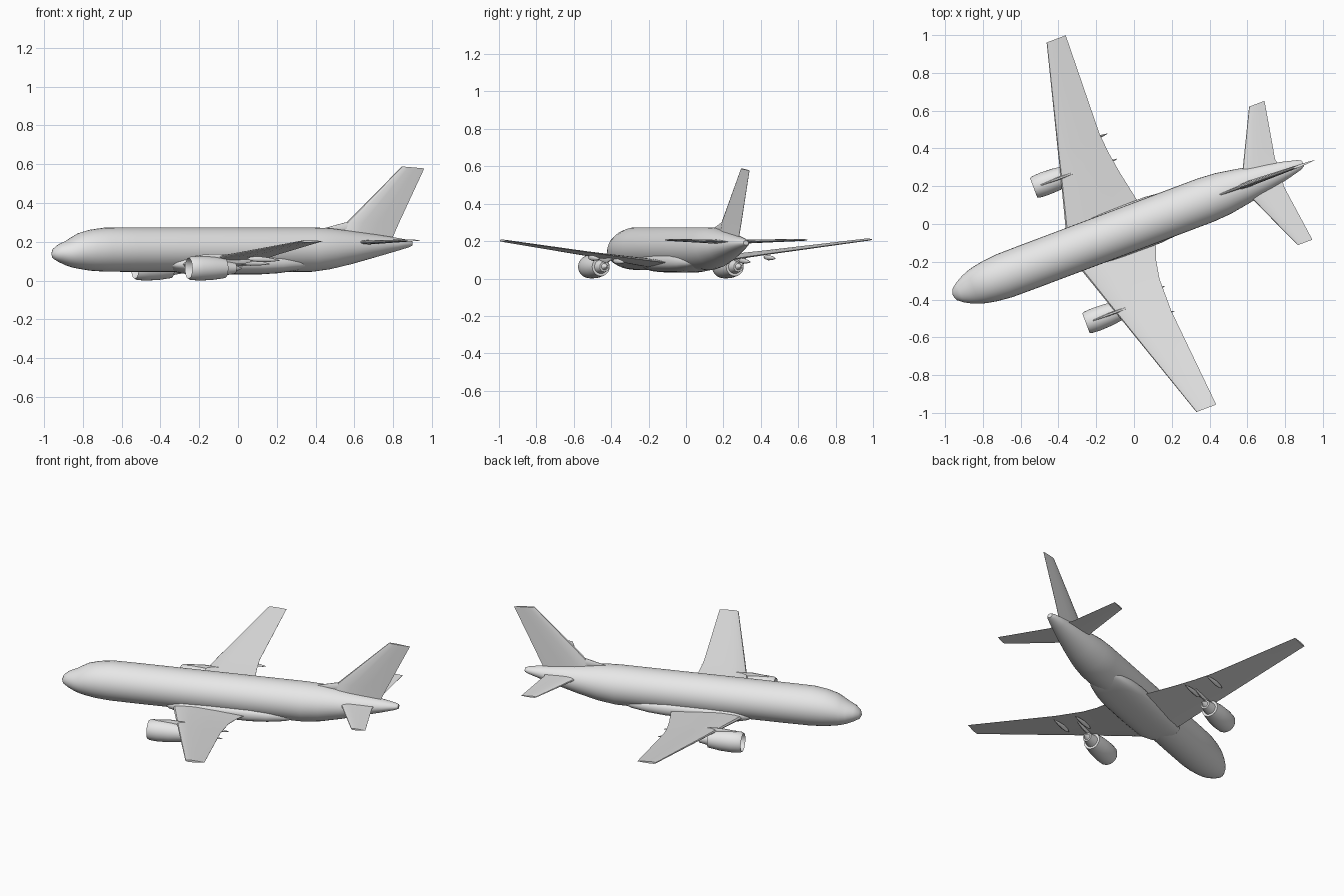
import bpy, bmesh, math
from mathutils import Matrix, Vector

if "Cube" in bpy.data.objects:
    bpy.data.objects.remove(bpy.data.objects["Cube"])

# Parts are built along a nose-to-tail axis, then turned to the parked heading
HEADING = Matrix.Rotation(math.radians(20.6), 4, 'Z')
AXIS = -0.015

paint = bpy.data.materials.new("light_grey")
paint.diffuse_color = (0.8, 0.8, 0.8, 1)
paint.use_nodes = True
paint.node_tree.nodes["Principled BSDF"].inputs["Base Color"].default_value = paint.diffuse_color


def loft(name, rings, angle=35):
    """Skin a list of equal-length point rings and cap both ends."""
    bm = bmesh.new()
    rows = [[bm.verts.new(HEADING @ Vector(p)) for p in ring] for ring in rings]
    n = len(rows[0])
    for a, b in zip(rows, rows[1:]):
        for i in range(n):
            j = (i + 1) % n
            bm.faces.new((a[i], a[j], b[j], b[i]))
    bm.faces.new(rows[0])
    bm.faces.new(rows[-1])
    bmesh.ops.recalc_face_normals(bm, faces=bm.faces)
    mesh = bpy.data.meshes.new(name)
    bm.to_mesh(mesh)
    bm.free()
    mesh.materials.append(paint)
    obj = bpy.data.objects.new(name, mesh)
    bpy.context.collection.objects.link(obj)
    bpy.ops.object.select_all(action='DESELECT')
    obj.select_set(True)
    bpy.context.view_layer.objects.active = obj
    bpy.ops.object.shade_smooth_by_angle(angle=math.radians(angle))
    return obj


def oval(x, y, z, ry, rz, n=32, power=1.0):
    """Cross-section ring facing along the axis; power < 1 makes it boxier."""
    ring = []
    for i in range(n):
        a = 2 * math.pi * i / n
        c, s = math.cos(a), math.sin(a)
        ring.append((x, y + ry * math.copysign(abs(c) ** power, c),
                     z + rz * math.copysign(abs(s) ** power, s)))
    return ring


# Aerofoil outline: chord fraction, thickness fraction
FOIL = [(0, 0), (.02, .22), (.1, .42), (.3, .5), (.6, .35), (1, .03),
        (1, -.03), (.6, -.35), (.3, -.5), (.1, -.42), (.02, -.22)]


def foil(y, lead, trail, z, thick):
    return [(lead + (trail - lead) * u, y, z + thick * v) for u, v in FOIL]


# Fuselage: station, bottom, top, half width
body = [(-1.03, .13, .142, .006), (-1.02, .112, .165, .032), (-.99, .095, .188, .056),
        (-.95, .078, .205, .078), (-.915, .067, .226, .092), (-.88, .06, .245, .102),
        (-.82, .051, .262, .113), (-.74, .046, .273, .121), (-.6, .045, .274, .122),
        (.4, .045, .274, .122), (.5, .058, .27, .115), (.62, .085, .255, .095),
        (.75, .12, .238, .07), (.86, .15, .222, .045), (.93, .17, .21, .027),
        (.95, .178, .203, .015)]
loft("fuselage", [oval(x, AXIS, (lo + hi) / 2, w, (hi - lo) / 2) for x, lo, hi, w in body])

# Belly fairing around the wing joint: station, half width, half height
belly = [(-.42, .07, .01), (-.38, .1, .035), (-.3, .125, .052), (-.15, .129, .056),
         (.1, .129, .056), (.2, .12, .05), (.3, .1, .038), (.4, .06, .01)]
loft("belly_fairing", [oval(x, AXIS, .087, w, h, power=.8) for x, w, h in belly])


def wing_z(y):
    return .085 + .12 * (abs(y - AXIS) - .12) / .93


# Wings: span position, leading edge, trailing edge, thickness
wings = {
    "left_wing": [(0, -.375, .10, .05), (.11, -.346, .06, .046), (.284, -.299, .025, .036),
                  (.4, -.268, .007, .03), (.51, -.24, -.003, .025), (1.062, -.095, .013, .013)],
    "right_wing": [(-.03, -.38, .11, .05), (-.132, -.347, .073, .046), (-.22, -.317, .042, .04),
                   (-.32, -.284, .024, .034), (-.5, -.224, .023, .025), (-1.048, -.041, .071, .013)],
}
for name, cuts in wings.items():
    loft(name, [foil(y, a, b, wing_z(y), t) for y, a, b, t in cuts])

# Tailplanes
tails = {
    "left_tailplane": [(AXIS, .57, .83, .024), (.06, .636, .82, .022), (.367, .789, .876, .01)],
    "right_tailplane": [(AXIS, .57, .83, .024), (-.09, .63, .812, .022), (-.41, .772, .855, .01)],
}
for name, cuts in tails.items():
    loft(name, [foil(y, a, b, .195 + .03 * abs(y - AXIS), t) for y, a, b, t in cuts])


# Tail fin: height, leading edge, trailing edge, thickness
def fin_ring(z, lead, trail, thick, y=AXIS):
    return [(lead + (trail - lead) * u, y + thick * v, z) for u, v in FOIL]


fin = [(.2, .55, .835, .034), (.3, .592, .882, .03)]
top = [(x, y - .005, z - .01 * (x - .895) / .123) for x, y, z in fin_ring(.588, .895, 1.018, .014)]
loft("tail_fin", [fin_ring(*c) for c in fin] + [top])

# Low ridge leading into the fin
ridge = [(.46, .255, .268, .004), (.6, .24, .305, .009), (.66, .23, .30, .01)]
loft("fin_ridge", [oval(x, AXIS, (lo + hi) / 2, w, (hi - lo) / 2, 10) for x, lo, hi, w in ridge])

# Engines: hollow intake, cowl, core nozzle and exhaust cone as (station, radius)
engine = [(.055, .002), (.08, .018), (.08, .045), (.01, .05), (0, .054), (.012, .06),
          (.06, .063), (.13, .06), (.2, .05), (.2, .037), (.255, .027), (.255, .018), (.29, .003)]
for side, y, front in (("left", .366, -.43), ("right", -.402, -.423)):
    loft(side + "_engine", [oval(front + x, y, .063, r, r, 28) for x, r in engine], 40)
    # Pylon: station, bottom, top, half thickness
    pylon = [(.04, .115, .13, .003), (.13, .1, .138, .008), (.22, .085, .135, .008),
             (.3, .085, .125, .007), (.36, .1, .12, .003)]
    loft(side + "_pylon", [oval(front + x, y, (lo + hi) / 2, w, (hi - lo) / 2, 10, .6)
                           for x, lo, hi, w in pylon])

# Flap track fairings below the trailing edges
pod = [(-.14, .002), (-.115, .011), (-.07, .015), (-.02, .011), (.02, .005), (.037, .002)]
for side, spots in (("left", (.354, .497)), ("right", (-.365, -.506))):
    for i, y in enumerate(spots):
        loft(f"{side}_flap_fairing_{i + 1}",
             [oval(x, y, wing_z(y) - .02 - .05 * (x + .14), r * .8, r, 12) for x, r in pod])
